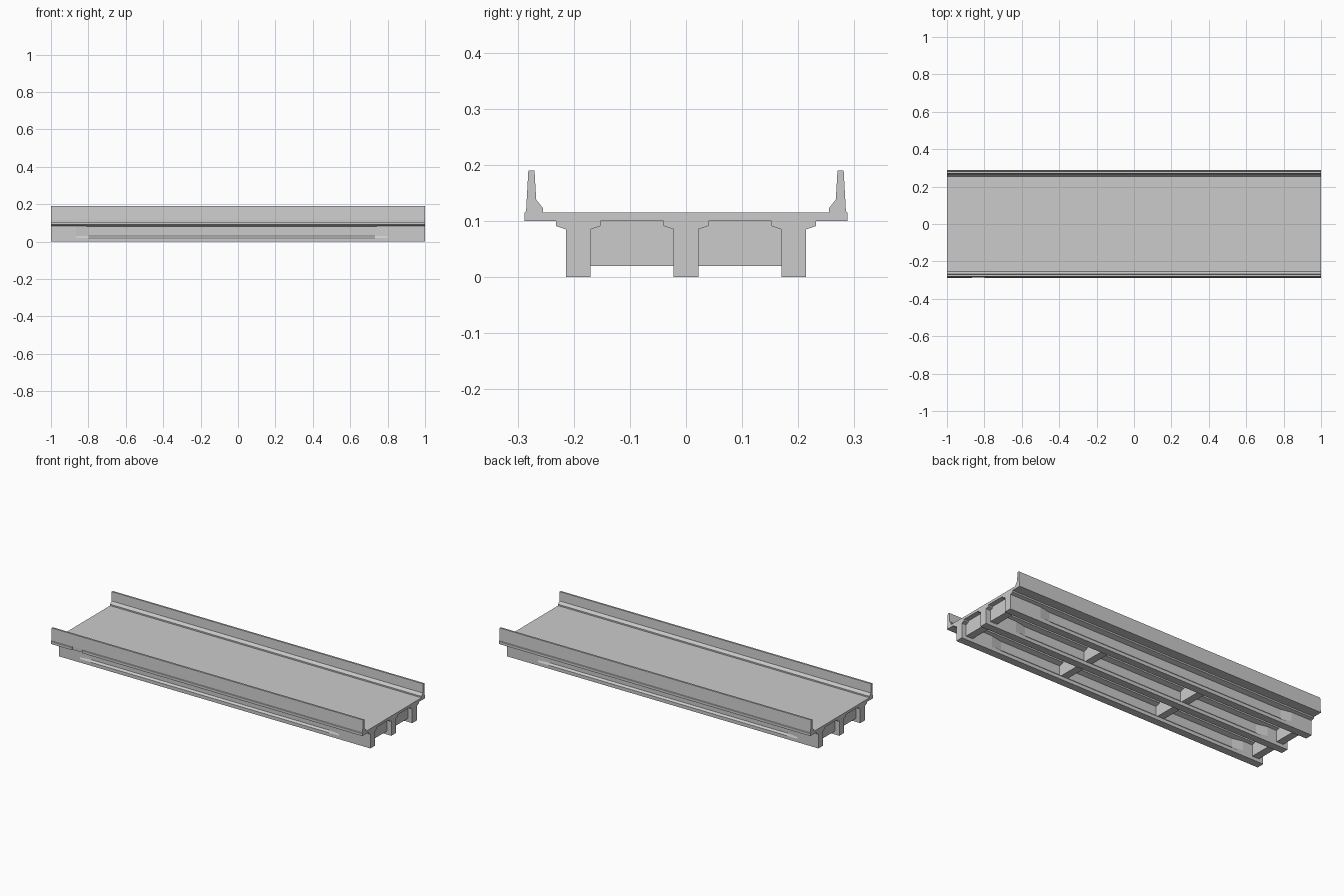
import bpy, bmesh

if "Cube" in bpy.data.objects:
    bpy.data.objects.remove(bpy.data.objects["Cube"])


def loft(name, sections):
    """Skin matching closed (y, z) sections placed at successive x stations."""
    bm = bmesh.new()
    rings = [[bm.verts.new((x, y, z)) for y, z in prof] for x, prof in sections]
    n = len(rings[0])
    for a, b in zip(rings, rings[1:]):
        for i in range(n):
            j = (i + 1) % n
            bm.faces.new((a[i], a[j], b[j], b[i]))
    bm.faces.new(rings[0])
    bm.faces.new(rings[-1])
    bmesh.ops.recalc_face_normals(bm, faces=bm.faces)
    mesh = bpy.data.meshes.new(name)
    bm.to_mesh(mesh)
    bm.free()
    obj = bpy.data.objects.new(name, mesh)
    bpy.context.collection.objects.link(obj)
    return obj


def box(name, x, y, z):
    prof = [(y[0], z[0]), (y[1], z[0]), (y[1], z[1]), (y[0], z[1])]
    return loft(name, [(x[0], prof), (x[1], prof)])


def mirrored(half, yc=0.0):
    """Close a right-hand half profile by mirroring it about y = yc."""
    return [(yc + y, z) for y, z in half] + [(yc - y, z) for y, z in reversed(half)]


# Road slab with a parapet along each edge
deck_half = [(0.288, 0.1), (0.288, 0.115), (0.285, 0.117), (0.281, 0.19),
             (0.270, 0.19), (0.267, 0.138), (0.255, 0.123), (0.255, 0.115)]
deck_profile = mirrored(deck_half)
deck = loft("deck_and_parapets", [(-1, deck_profile), (1, deck_profile)])

# Small notch in the front edge of the slab
cutter = box("edge_notch_cutter", (-0.866, -0.80), (-0.32, -0.281), (0.08, 0.12))
cutter.hide_render = True
cutter.hide_set(True)
notch = deck.modifiers.new("edge_notch", 'BOOLEAN')
notch.operation = 'DIFFERENCE'
notch.solver = 'EXACT'
notch.object = cutter


# Girders: solid end blocks tapering to a thin-web I section
def girder_profile(yc, web, neck_z):
    return mirrored([(0.022, 0), (0.022, 0.02), (web, 0.03), (web, neck_z),
                     (0.04, 0.091), (0.04, 0.1)], yc)


GIRDERS = (-0.192, 0.0, 0.192)
for k, yc in enumerate(GIRDERS):
    block = girder_profile(yc, 0.022, 0.085)
    slim = girder_profile(yc, 0.012, 0.082)
    loft(f"girder_{k + 1}", [(-1, block), (-0.866, block), (-0.80, slim),
                             (0.733, slim), (0.80, block), (1, block)])

# Cross diaphragms in both bays
for i, x in enumerate((-0.95, -0.32, 0.32, 0.95)):
    for side, y in (("front", -0.096), ("back", 0.096)):
        box(f"diaphragm_{side}_{i + 1}", (x - 0.022, x + 0.022),
            (y - 0.086, y + 0.086), (0.02, 0.1))
